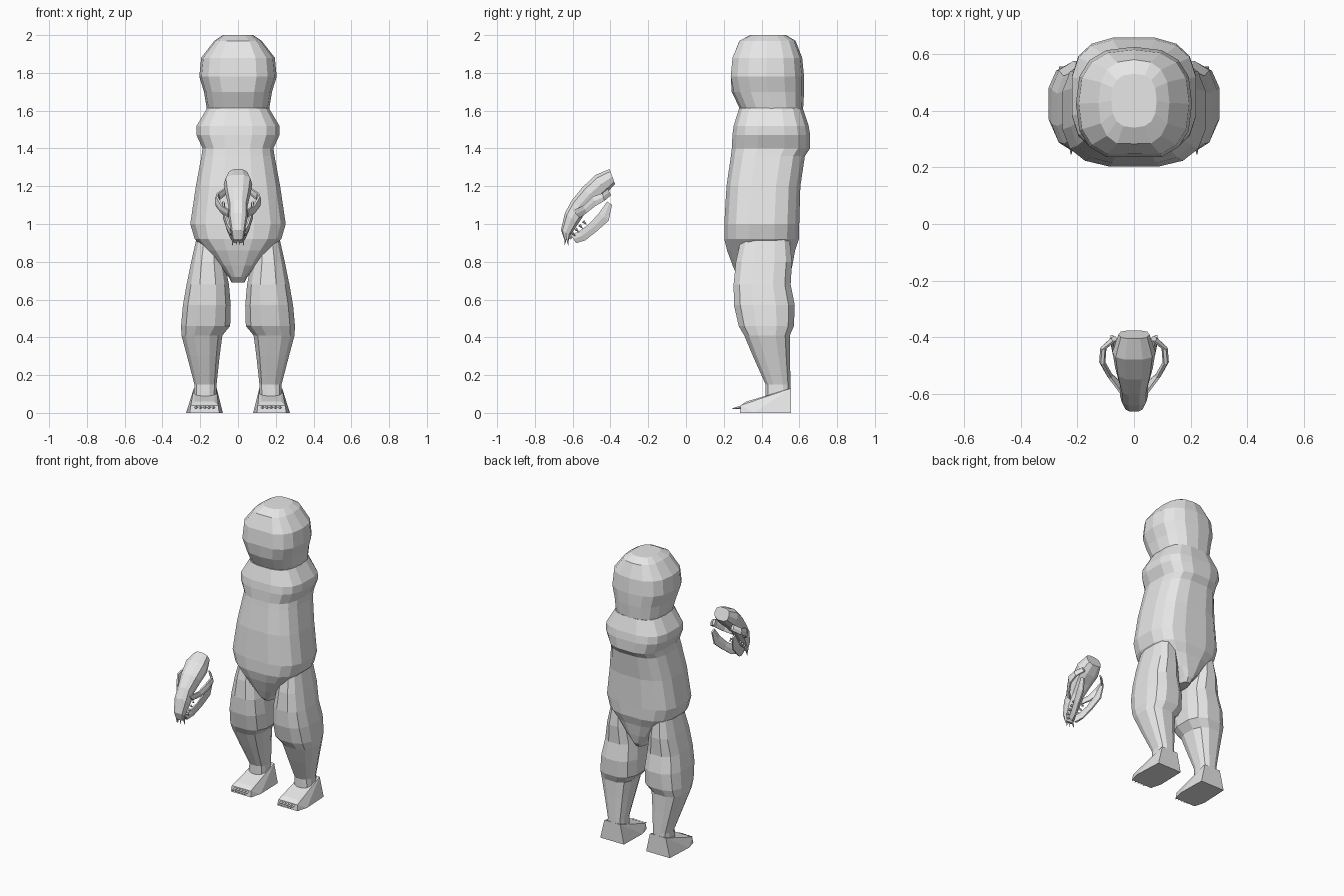
import bpy, bmesh, math
from mathutils import Vector

if "Cube" in bpy.data.objects:
    bpy.data.objects.remove(bpy.data.objects["Cube"])

gray = bpy.data.materials.new("light_gray")
gray.diffuse_color = (0.8, 0.8, 0.8, 1)
gray.use_nodes = True
gray.node_tree.nodes["Principled BSDF"].inputs["Base Color"].default_value = gray.diffuse_color


def finish(name, bm):
    bmesh.ops.recalc_face_normals(bm, faces=bm.faces[:])
    me = bpy.data.meshes.new(name)
    bm.to_mesh(me)
    bm.free()
    me.materials.append(gray)
    ob = bpy.data.objects.new(name, me)
    bpy.context.collection.objects.link(ob)
    return ob


def loft(name, rings, n=16, p=3.0, turn=0.5, side=1, notch=None):
    """Skin rounded rings given as (centre x, half width, front (y, z), back (y, z))."""
    bm = bmesh.new()
    loops = []
    for i, (cx, hw, f, b) in enumerate(rings):
        f, b = Vector((0, *f)), Vector((0, *b))
        mid, half = (f + b) / 2, (f - b) / 2
        loop = []
        for k in range(n):
            a = 2 * math.pi * (k + turn) / n
            c, s = math.cos(a), math.sin(a)
            c = math.copysign(abs(c) ** (2 / p), c)
            s = math.copysign(abs(s) ** (2 / p), s)
            v = mid + half * c
            v.x = side * (cx + hw * s)
            if notch and k == 0:
                v.y += notch[i]
            loop.append(bm.verts.new(v))
        loops.append(loop)
    for A, B in zip(loops, loops[1:]):
        for k in range(n):
            j = (k + 1) % n
            bm.faces.new((A[k], A[j], B[j], B[k]))
    bm.faces.new(loops[0])
    bm.faces.new(loops[-1])
    return finish(name, bm)


def level(z, hw, yf, yb, cx=0):
    return (cx, hw, (yf, z), (yb, z))


def hull(name, pts, side=1):
    bm = bmesh.new()
    for x, y, z in pts:
        bm.verts.new((x * side, y, z))
    bmesh.ops.convex_hull(bm, input=bm.verts[:])
    return finish(name, bm)


def spike(name, base, tip, r):
    """Four sided claw or tooth."""
    base, tip = Vector(base), Vector(tip)
    ob_len = (tip - base).length
    bm = bmesh.new()
    bmesh.ops.create_cone(bm, cap_ends=True, segments=4, radius1=r, radius2=r * 0.15, depth=ob_len)
    rot = (tip - base).to_track_quat('Z', 'Y').to_matrix().to_4x4()
    bm.transform(rot)
    bmesh.ops.translate(bm, vec=(base + tip) / 2, verts=bm.verts[:])
    return finish(name, bm)


# head with a shallow central seam on the face
loft("head", [level(2.0, .08, .34, .53), level(1.97, .125, .275, .58), level(1.88, .195, .235, .615),
              level(1.78, .205, .225, .625), level(1.70, .18, .242, .625), level(1.61, .165, .285, .62)],
     p=2.6, turn=0, notch=[0, .008, .012, .012, 0, 0])

# torso with shoulder bulge and pointed lower belly
loft("torso", [level(1.615, .165, .28, .62), level(1.52, .222, .25, .652), level(1.47, .222, .243, .66),
               level(1.40, .19, .24, .66), level(1.36, .196, .235, .632), level(1.20, .226, .212, .608),
               level(1.0, .256, .20, .602), level(.92, .232, .20, .60), level(.86, .175, .215, .58),
               level(.78, .105, .245, .565), level(.72, .05, .27, .55), level(.69, .035, .30, .53)])

# legs: (z, inner x, outer x, front y, back y)
LEG = [(.93, .09, .22, .29, .55), (.80, .07, .25, .26, .565), (.68, .045, .275, .248, .558),
       (.57, .035, .295, .25, .58), (.46, .038, .305, .275, .575), (.41, .08, .302, .305, .553),
       (.30, .095, .272, .352, .553), (.15, .112, .232, .42, .555), (.06, .112, .236, .42, .555)]
FOOT = [(.085, .555, 0), (.265, .555, 0), (.08, .36, 0), (.275, .36, 0), (.10, .285, 0), (.255, .285, 0),
        (.105, .29, .04), (.25, .29, .04), (.125, .32, .06), (.23, .32, .06),
        (.113, .42, .08), (.236, .42, .08), (.113, .555, .13), (.234, .555, .13)]
for side, tag in ((1, "right"), (-1, "left")):
    loft("leg_" + tag, [level(z, (b - a) / 2, yf, yb, (a + b) / 2) for z, a, b, yf, yb in LEG],
         n=12, p=2.7, side=side)
    hull("foot_" + tag, FOOT, side)
    for k in range(5):
        x = side * (.13 + k * .023)
        spike(f"claw_{tag}_{k}", (x, .295, .03), (x, .245, .022), .011)

# skull: cranium narrowing to the snout
loft("skull", [(0, .055, (-.405, 1.292), (-.375, 1.21)), (0, .076, (-.48, 1.262), (-.42, 1.16)),
               (0, .066, (-.55, 1.195), (-.47, 1.12)), (0, .05, (-.607, 1.125), (-.53, 1.06)),
               (0, .05, (-.642, 1.06), (-.57, 1.0)), (0, .036, (-.663, .97), (-.61, .94)),
               (0, .028, (-.645, .918), (-.62, .912))], n=10, p=2.6)

for side, tag in ((1, "right"), (-1, "left")):
    # cheek arch sweeping out from the snout to the back of the cranium
    loft("cheek_arch_" + tag, [(.045, .01, (-.60, 1.075), (-.56, 1.03)), (.085, .011, (-.545, 1.10), (-.525, 1.055)),
                               (.112, .011, (-.495, 1.15), (-.48, 1.09)), (.108, .011, (-.445, 1.165), (-.43, 1.12)),
                               (.07, .01, (-.415, 1.19), (-.395, 1.15))], n=6, p=2, side=side)
    # lower jaw bar
    loft("jaw_" + tag, [(.012, .014, (-.612, .945), (-.58, .895)), (.03, .011, (-.57, .965), (-.53, .91)),
                        (.052, .010, (-.52, 1.0), (-.47, .958)), (.07, .010, (-.465, 1.06), (-.405, 1.015)),
                        (.078, .008, (-.42, 1.12), (-.39, 1.10))], n=6, p=2, side=side)
    # fangs and cheek teeth
    spike("upper_fang_" + tag, (side * .026, -.63, .935), (side * .03, -.622, .885), .009)
    spike("lower_fang_" + tag, (side * .022, -.605, .925), (side * .026, -.64, .95), .008)
    spike("front_tooth_" + tag, (side * .009, -.638, .925), (side * .009, -.642, .89), .007)
    for k in range(4):
        y, z = -.605 + k * .02, .955 + k * .02
        spike(f"cheek_tooth_{tag}_{k}", (side * .036, y, z), (side * .036, y + .018, z - .018), .009)
